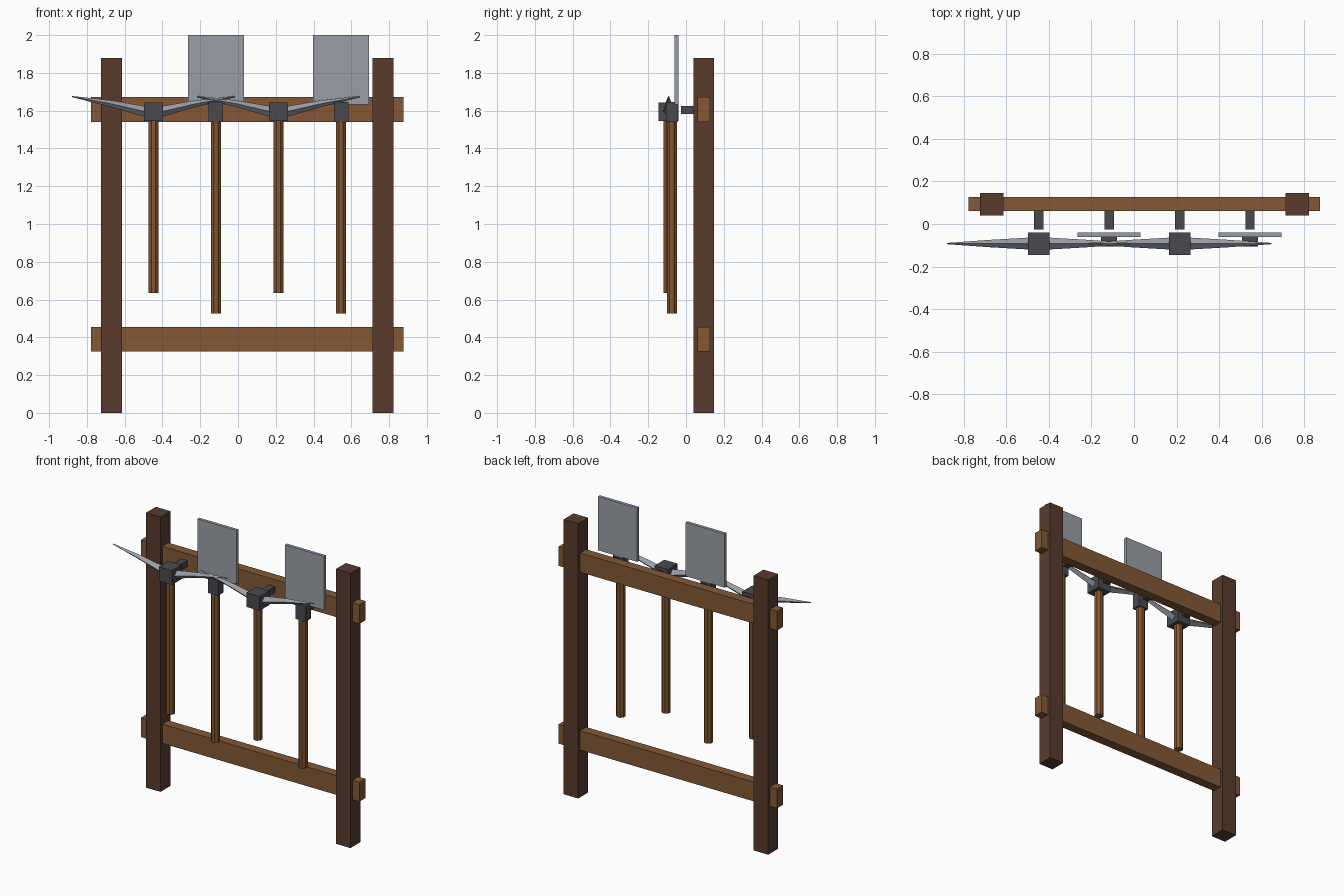
import bpy, bmesh, math
from mathutils import Matrix, Vector

cube = bpy.data.objects.get("Cube")
if cube:
    bpy.data.objects.remove(cube, do_unlink=True)


def material(name, srgb):
    """Flat material from 0-255 display values."""
    lin = [((c / 255 + 0.055) / 1.055) ** 2.4 for c in srgb]
    m = bpy.data.materials.new(name)
    m.use_nodes = True
    m.diffuse_color = (*lin, 1)
    m.node_tree.nodes["Principled BSDF"].inputs["Base Color"].default_value = (*lin, 1)
    return m


DARK_WOOD = material("dark wood", (88, 59, 45))
RAIL_WOOD = material("rail wood", (131, 88, 53))
HANDLE_WOOD = material("handle wood", (131, 86, 48))
IRON = material("dark iron", (74, 74, 79))
STEEL = material("steel", (154, 159, 166))


def finish(name, bm, mat):
    bmesh.ops.recalc_face_normals(bm, faces=bm.faces)
    me = bpy.data.meshes.new(name)
    bm.to_mesh(me)
    bm.free()
    me.materials.append(mat)
    ob = bpy.data.objects.new(name, me)
    bpy.context.collection.objects.link(ob)
    return ob


def box(name, x, y, z, mat):
    """Box from (min, max) ranges."""
    bm = bmesh.new()
    bmesh.ops.create_cube(bm, size=1)
    for v in bm.verts:
        v.co = [(a + b) / 2 + c * (b - a) for c, (a, b) in zip(v.co, (x, y, z))]
    return finish(name, bm, mat)


def around(c, half):
    return (c - half, c + half)


def handle(name, x, y, z0, z1):
    """Eight-sided wooden shaft."""
    bm = bmesh.new()
    place = Matrix.Translation((x, y, (z0 + z1) / 2)) @ Matrix.Rotation(math.pi / 8, 4, 'Z')
    bmesh.ops.create_cone(bm, cap_ends=True, segments=8, radius1=0.029, radius2=0.029,
                          depth=z1 - z0, matrix=place)
    return finish(name, bm, HANDLE_WOOD)


def spike(name, x, y, side):
    """Tapered diamond-section prong that sweeps upward to a point."""
    bm = bmesh.new()
    rings = []
    for out, z, r in ((0.03, 1.592, 0.029), (0.22, 1.636, 0.018), (0.432, 1.675, 0.003)):
        rings.append([bm.verts.new((x + side * out, y + r * dy, z + r * dz))
                      for dy, dz in ((1, 0), (0, 1), (-1, 0), (0, -1))])
    for a, b in zip(rings, rings[1:]):
        for i in range(4):
            j = (i + 1) % 4
            bm.faces.new((a[i], a[j], b[j], b[i]))
    bm.faces.new(rings[0])
    bm.faces.new(rings[-1])
    return finish(name, bm, STEEL)


# Rack frame
for side, x in (("right", -0.67), ("left", 0.768)):
    box(side + "_post", around(x, 0.055), (0.04, 0.147), (0, 1.88), DARK_WOOD)
for level, z in (("lower", 0.39), ("upper", 1.606)):
    box(level + "_rail", (-0.778, 0.876), (0.061, 0.126), around(z, 0.066), RAIL_WOOD)

# Hanging tools, alternating picks and shovels
for i, x in enumerate((-0.448, -0.117, 0.215, 0.546)):
    n = str(i + 1)
    box("peg_" + n, around(x, 0.022), (-0.026, 0.07), (1.583, 1.626), IRON)
    if i % 2 == 0:
        y = -0.092
        handle("pick_handle_" + n, x, y, 0.635, 1.56)
        box("pick_head_" + n, around(x, 0.05), around(y, 0.053), (1.545, 1.642), IRON)
        spike("pick_right_spike_" + n, x, y, -1)
        spike("pick_left_spike_" + n, x, y, 1)
    else:
        y = -0.075
        handle("shovel_handle_" + n, x, y, 0.525, 1.56)
        box("shovel_socket_" + n, around(x, 0.038), around(y, 0.03), (1.54, 1.645), IRON)
        box("shovel_blade_" + n, around(x, 0.148), (-0.061, -0.04), (1.632, 2.0), STEEL)
